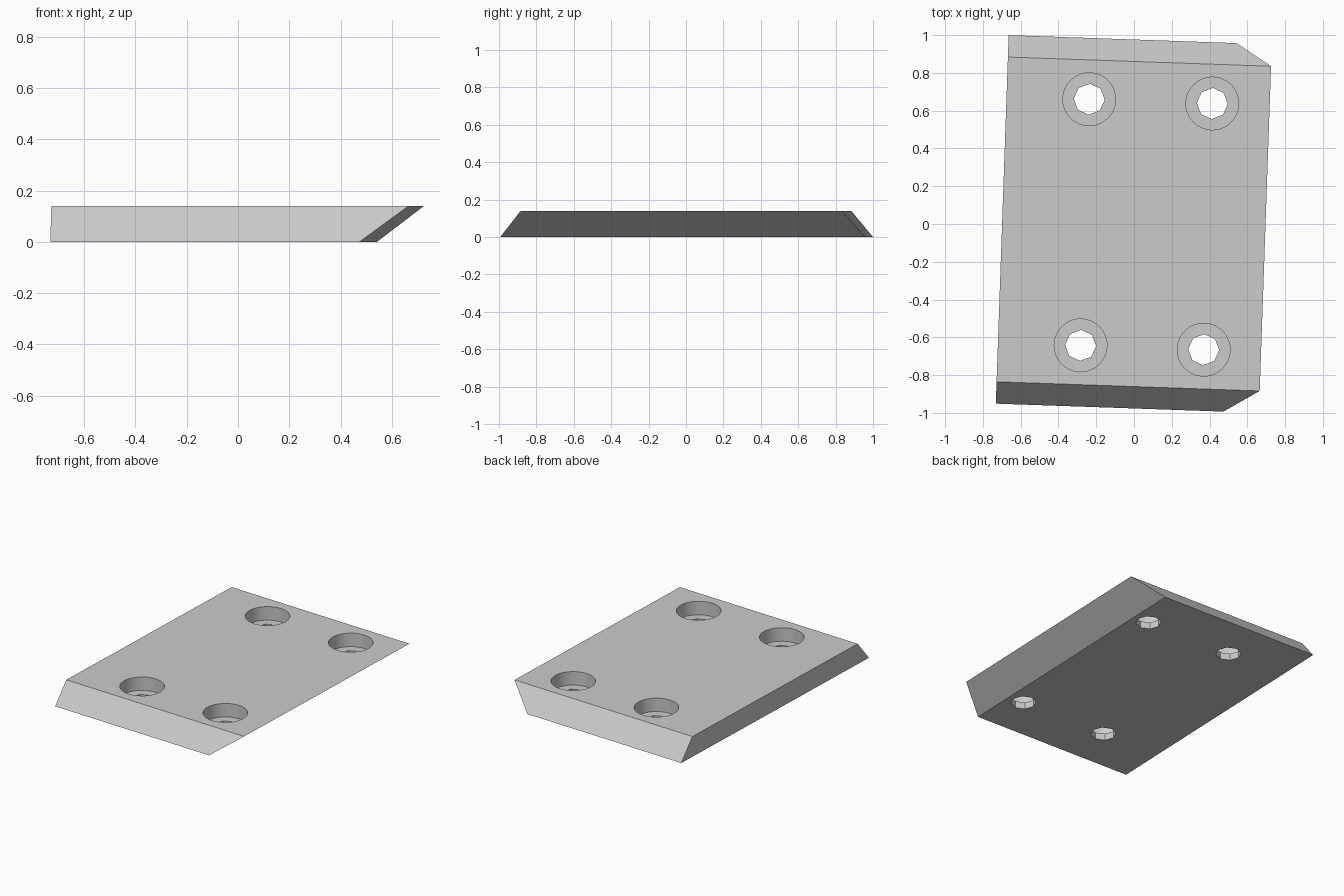
import bpy
import bmesh
import math
from mathutils import Matrix

if "Cube" in bpy.data.objects:
    bpy.data.objects.remove(bpy.data.objects["Cube"], do_unlink=True)

HEIGHT = 0.14
FLOOR = 0.047          # height of the counterbore floors
TURN = Matrix.Rotation(math.radians(-2), 4, 'Z')

grey = bpy.data.materials.new("light_grey")
grey.use_nodes = True
colour = (0.6, 0.6, 0.6, 1)
grey.diffuse_color = colour
grey.node_tree.nodes["Principled BSDF"].inputs["Base Color"].default_value = colour


def make_object(name, bm):
    bmesh.ops.recalc_face_normals(bm, faces=bm.faces)
    mesh = bpy.data.meshes.new(name)
    bm.to_mesh(mesh)
    bm.free()
    mesh.materials.append(grey)
    obj = bpy.data.objects.new(name, mesh)
    bpy.context.collection.objects.link(obj)
    return obj


# Plate: front and back slope inward going up, the left-hand end slopes outward
bm = bmesh.new()
rings = []
for z, right, left, depth in ((0, -0.698, 0.508, 0.976), (HEIGHT, -0.698, 0.696, 0.86)):
    corners = ((right, -depth), (left, -depth), (left, depth), (right, depth))
    rings.append([bm.verts.new((x, y, z)) for x, y in corners])
for ring in rings:
    bm.faces.new(ring)
for i in range(4):
    j = (i + 1) % 4
    bm.faces.new((rings[0][i], rings[0][j], rings[1][j], rings[1][i]))
plate = make_object("mounting_plate", bm)


def drill(name, sides, radius, bottom, top):
    """Cut the same round hole at all four fixing points."""
    bm = bmesh.new()
    for x in (-0.26, 0.392):
        for y in (-0.652, 0.652):
            place = Matrix.Translation((x, y, (bottom + top) / 2))
            # Start the polygon with a corner on the x axis
            bmesh.ops.create_cone(bm, cap_ends=True, segments=sides, radius1=radius,
                                  radius2=radius, depth=top - bottom, matrix=place)
    cutter = make_object(name, bm)
    cutter.hide_render = True
    cut = plate.modifiers.new(name, 'BOOLEAN')
    cut.operation = 'DIFFERENCE'
    cut.solver = 'EXACT'
    cut.object = cutter
    return cutter


# Wide counterbores, then eight-sided through holes
cutters = [drill("counterbore_cutter", 32, 0.14, FLOOR, HEIGHT + 0.1),
           drill("through_hole_cutter", 8, 0.082, -0.1, HEIGHT + 0.1)]

# Bake the cuts and remove the cutters
graph = bpy.context.evaluated_depsgraph_get()
baked = bpy.data.meshes.new_from_object(plate.evaluated_get(graph))
plate.modifiers.clear()
plate.data = baked
for cutter in cutters:
    bpy.data.objects.remove(cutter, do_unlink=True)

# Turn the whole plate slightly and smooth only the round walls
plate.data.transform(TURN)
bpy.ops.object.select_all(action='DESELECT')
plate.select_set(True)
bpy.context.view_layer.objects.active = plate
bpy.ops.object.shade_smooth_by_angle(angle=math.radians(25))
